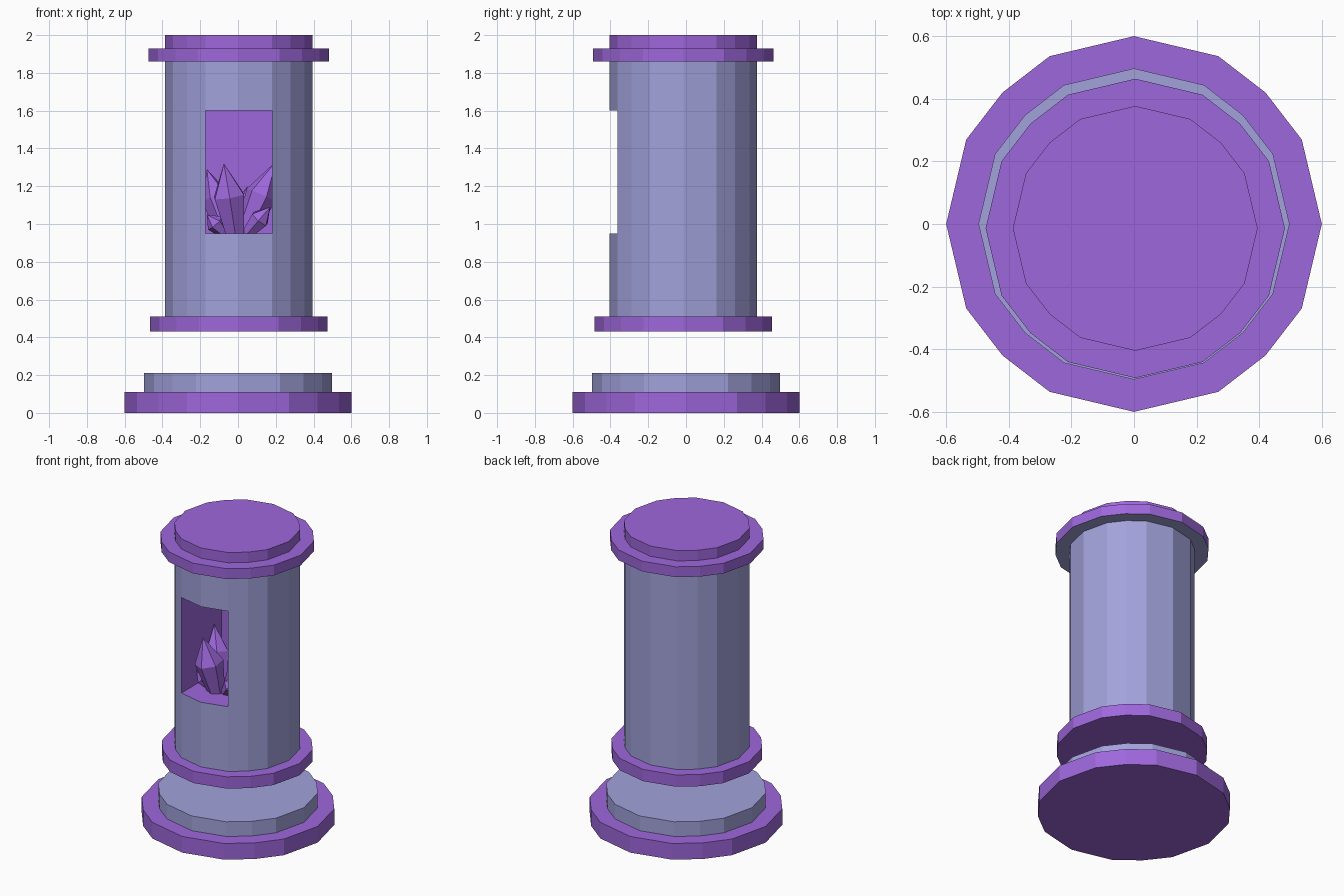
import bpy, bmesh, math
from mathutils import Vector

if "Cube" in bpy.data.objects:
    bpy.data.objects.remove(bpy.data.objects["Cube"])


def material(name, rgb):
    m = bpy.data.materials.new(name)
    m.diffuse_color = (*rgb, 1)
    m.use_nodes = True
    m.node_tree.nodes["Principled BSDF"].inputs["Base Color"].default_value = m.diffuse_color
    return m


STONE = material("pale_stone", (0.36, 0.36, 0.71))
PURPLE = material("purple", (0.34, 0.135, 0.71))

# Slightly uneven 16-sided outline: (angle in degrees, radius factor)
QUARTER = [(0, 1), (26.7, 1), (45, 0.99), (63.3, 1)]
OUTLINE = [(math.radians(q * 90 + a), f) for q in range(4) for a, f in QUARTER]


def finish(bm, name, mats):
    bmesh.ops.recalc_face_normals(bm, faces=bm.faces)
    me = bpy.data.meshes.new(name)
    bm.to_mesh(me)
    bm.free()
    for m in mats:
        me.materials.append(m)
    ob = bpy.data.objects.new(name, me)
    bpy.context.collection.objects.link(ob)
    return ob


def drum(radius, heights, cx=0.0, cy=0.0):
    """Closed 16-sided drum with a ring of vertices at each height."""
    bm = bmesh.new()
    rings = [[bm.verts.new((cx + radius * f * math.cos(a), cy + radius * f * math.sin(a), z))
              for a, f in OUTLINE] for z in heights]
    n = len(OUTLINE)
    for lo, hi in zip(rings, rings[1:]):
        for i in range(n):
            j = (i + 1) % n
            bm.faces.new((lo[i], lo[j], hi[j], hi[i]))
    bm.faces.new(rings[0][::-1])
    bm.faces.new(rings[-1])
    return bm


CX, CY = 0.004, -0.014

# Base steps
finish(drum(0.6, (0, 0.11)), "base_plinth", [PURPLE])
finish(drum(0.497, (0.11, 0.21)), "base_step", [STONE])

# Floating collar, upper collar and cap
finish(drum(0.47, (0.43, 0.51), CX, CY), "lower_collar", [PURPLE])
bm = drum(0.478, (1.86, 1.93), CX, CY)
for f in bm.faces:
    if f.calc_center_median().z < 1.861:
        f.material_index = 1
finish(bm, "upper_collar", [PURPLE, STONE])
finish(drum(0.391, (1.93, 2.0), CX, CY), "cap", [PURPLE])

# Column with a deep niche replacing its two front panels
Z0, Z1, BACK = 0.95, 1.6, 0.07
bm = drum(0.391, (0.51, Z0, Z1, 1.86), CX, CY)
front = []
for f in bm.faces:
    c = f.calc_center_median()
    if Z0 < c.z < Z1 and abs(c.x - CX) < 0.12 and c.y < -0.2:
        front.append(f)
bmesh.ops.delete(bm, geom=front, context='FACES')
rim = [e for e in bm.edges if e.is_boundary]
new = bmesh.ops.extrude_edge_only(bm, edges=rim)["geom"]
for g in new:
    if isinstance(g, bmesh.types.BMVert):
        g.co.y = BACK
    elif isinstance(g, bmesh.types.BMFace):
        g.material_index = 1
back = bmesh.ops.holes_fill(bm, edges=[e for e in bm.edges if e.is_boundary], sides=0)["faces"]
for f in back:
    f.material_index = 1
finish(bm, "column", [STONE, PURPLE])


def crystal(name, base, tip, r, girdle=0.55, sides=6, twist=0.3):
    """Flared prism with a pointed end, aimed from base to tip."""
    base, tip = Vector(base), Vector(tip)
    axis = tip - base
    rot = axis.to_track_quat('Z', 'Y')
    bm = bmesh.new()

    def ring(rad, h):
        return [bm.verts.new(base + rot @ Vector((rad * math.cos(t), rad * math.sin(t), h * axis.length)))
                for t in (twist + i * math.tau / sides for i in range(sides))]
    lo, hi = ring(r * 0.6, 0), ring(r, girdle)
    top = bm.verts.new(tip)
    for i in range(sides):
        j = (i + 1) % sides
        bm.faces.new((lo[i], lo[j], hi[j], hi[i]))
        bm.faces.new((hi[i], hi[j], top))
    bm.faces.new(lo[::-1])
    finish(bm, name, [PURPLE])


# Crystal cluster growing from the niche floor
crystal("main_crystal", (-0.015, -0.21, 0.94), (-0.075, -0.27, 1.32), 0.09)
crystal("right_crystal", (0.03, -0.13, 0.94), (0.20, -0.12, 1.33), 0.085)
crystal("left_crystal", (-0.05, -0.12, 0.94), (-0.165, -0.02, 1.29), 0.08)
crystal("small_right_crystal", (0.05, -0.2, 0.95), (0.17, -0.25, 1.09), 0.055)
crystal("small_left_crystal", (-0.07, -0.18, 0.95), (-0.165, -0.21, 1.05), 0.05)
crystal("back_crystal", (0.02, -0.1, 0.94), (0.05, 0.04, 1.2), 0.07)
